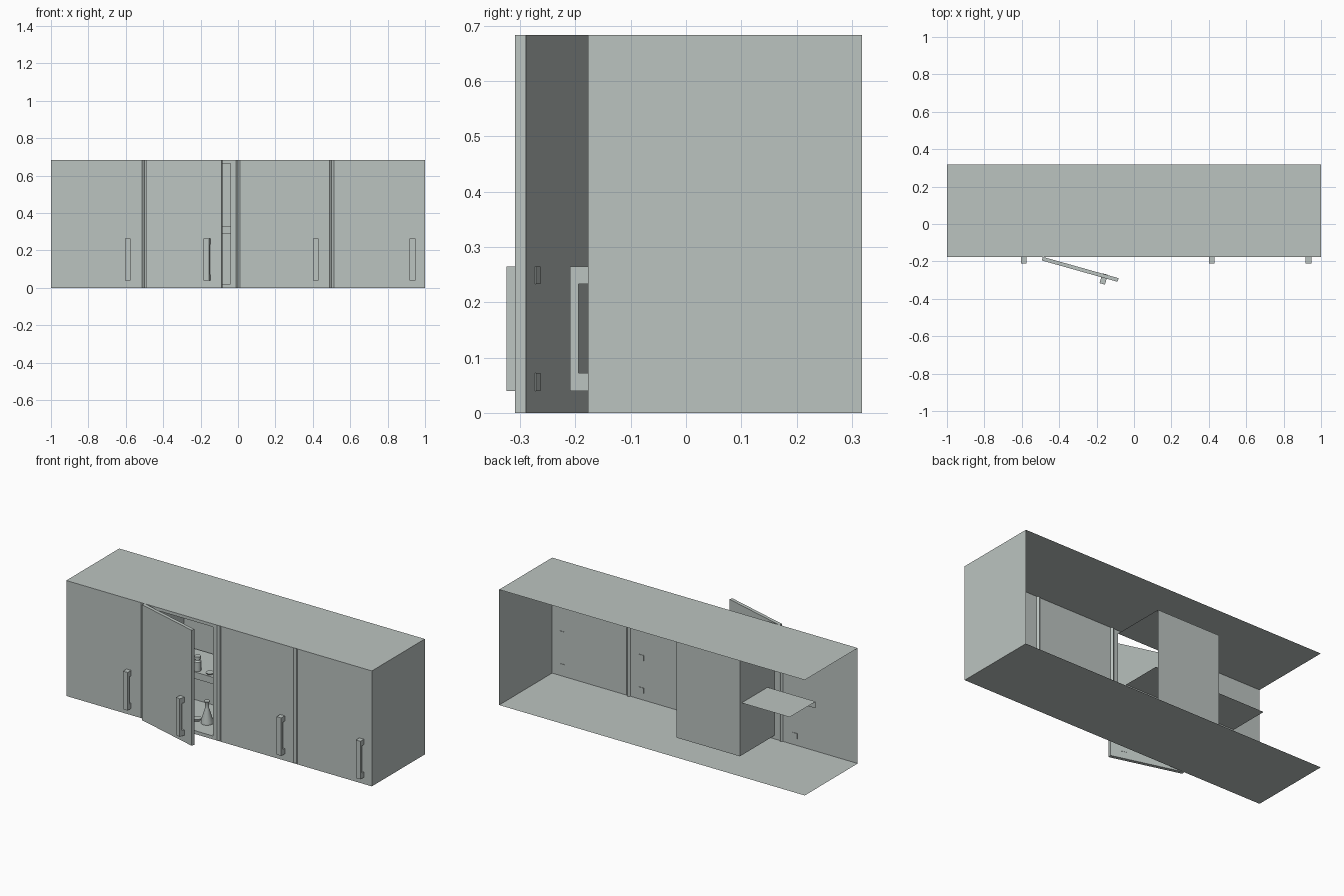
import bpy, bmesh, math
from mathutils import Matrix, Vector

if "Cube" in bpy.data.objects:
    bpy.data.objects.remove(bpy.data.objects["Cube"])

mat = bpy.data.materials.new("pale grey")
mat.diffuse_color = (0.50, 0.55, 0.53, 1)
mat.use_nodes = True
mat.node_tree.nodes["Principled BSDF"].inputs["Base Color"].default_value = mat.diffuse_color

FRONT, BACK, TOP = -0.177, 0.318, 0.683
BX0, BX1, BY, BZ0, BZ1 = -0.455, -0.04, 0.146, 0.02, 0.665   # inner compartment


def finish(name, bm, matrix=None):
    me = bpy.data.meshes.new(name)
    bm.to_mesh(me)
    bm.free()
    me.materials.append(mat)
    ob = bpy.data.objects.new(name, me)
    bpy.context.collection.objects.link(ob)
    if matrix is not None:
        ob.matrix_world = matrix
    return ob


def sheet(name, path, sweep):
    """Open sheet: a path of points swept along a vector."""
    bm = bmesh.new()
    a = [bm.verts.new(p) for p in path]
    b = [bm.verts.new(Vector(p) + Vector(sweep)) for p in path]
    for i in range(len(path) - 1):
        bm.faces.new((a[i], a[i + 1], b[i + 1], b[i]))
    return finish(name, bm)


def boxes(name, parts, matrix=None):
    """One object from boxes given as (min, max)."""
    bm = bmesh.new()
    for lo, hi in parts:
        lo, hi = Vector(lo), Vector(hi)
        m = Matrix.Translation((lo + hi) / 2) @ Matrix.Diagonal((*(hi - lo), 1))
        bmesh.ops.create_cube(bm, size=1, matrix=m)
    return finish(name, bm, matrix)


def lathe(name, profile, loc, n=16):
    bm = bmesh.new()
    rings = [[bm.verts.new((r * math.cos(2 * math.pi * i / n),
                            r * math.sin(2 * math.pi * i / n), z))
              for i in range(n)] for r, z in profile]
    for p, q in zip(rings, rings[1:]):
        for i in range(n):
            j = (i + 1) % n
            bm.faces.new((p[i], p[j], q[j], q[i]))
    bm.faces.new(rings[0][::-1])
    bm.faces.new(rings[-1])
    ob = finish(name, bm, Matrix.Translation(loc))
    bpy.ops.object.select_all(action='DESELECT')
    ob.select_set(True)
    bpy.context.view_layer.objects.active = ob
    bpy.ops.object.shade_smooth_by_angle()
    return ob


def handle(name, matrix):
    boxes(name, [((-0.015, -0.033, 0.04), (0.015, -0.017, 0.265)),
                 ((-0.015, -0.018, 0.04), (0.015, 0.003, 0.072)),
                 ((-0.015, -0.018, 0.233), (0.015, 0.003, 0.265))], matrix)


def seam(x):
    return [(x - 0.012, FRONT, 0), (x, FRONT + 0.01, 0), (x + 0.012, FRONT, 0)]


# carcass: top, right side and bottom, open at the back and left end
sheet("carcass", [(-1, FRONT, TOP), (1, FRONT, TOP), (1, FRONT, 0), (-1, FRONT, 0)],
      (0, BACK - FRONT, 0))

# closed door fronts with grooves between them
sheet("left_front", [(-1, FRONT, 0)] + seam(-0.5) + [(BX0, FRONT, 0)], (0, 0, TOP))
sheet("right_fronts", [(BX1, FRONT, 0)] + seam(0) + seam(0.5) + [(1, FRONT, 0)], (0, 0, TOP))
for name, z0, z1 in (("frame_sill", 0, BZ0), ("frame_lintel", BZ1, TOP)):
    sheet(name, [(BX0, FRONT, z0), (BX1, FRONT, z0)], (0, 0, z1 - z0))

# compartment behind the open door
sheet("compartment_walls", [(BX0, FRONT, BZ0), (BX0, BY, BZ0), (BX1, BY, BZ0)],
      (0, 0, BZ1 - BZ0))
for name, z in (("compartment_floor", BZ0), ("compartment_roof", BZ1)):
    sheet(name, [(BX0, FRONT, z), (BX1, FRONT, z)], (0, BY - FRONT, 0))

# shelf with a turned-down front lip
sheet("shelf", [(-0.77, -0.112, 0.29), (-0.77, -0.112, 0.33), (-0.77, 0.13, 0.33)],
      (0.73, 0, 0))

# open door, hinged on its left
hinge = Matrix.Translation((-0.493, -0.195, 0)) @ Matrix.Rotation(math.radians(-15.7), 4, 'Z')
boxes("open_door", [((0, 0, 0), (0.421, 0.02, TOP))], hinge)
handle("open_door_handle", hinge @ Matrix.Translation((0.345, 0, 0)))
boxes("open_door_handle_bolts", [((0.33, 0.019, z), (0.36, 0.022, z + 0.032))
                                 for z in (0.04, 0.233)], hinge)

# handles of the closed doors
for i, x in enumerate((-0.59, 0.415, 0.933)):
    handle(f"handle_{i + 1}", Matrix.Translation((x, FRONT, 0)))

# items in the compartment
lathe("flask", [(0.034, 0), (0.034, 0.012), (0.012, 0.085), (0.012, 0.12), (0.017, 0.13)],
      (-0.162, -0.058, BZ0))
lathe("jar", [(0.02, 0), (0.02, 0.055), (0.013, 0.062), (0.013, 0.068), (0.018, 0.068),
              (0.018, 0.085)], (-0.205, -0.085, 0.33))
lathe("shelf_dish", [(0.018, 0), (0.023, 0.01)], (-0.124, -0.085, 0.33))
lathe("floor_dish", [(0.018, 0), (0.024, 0.015)], (-0.224, -0.063, BZ0))
